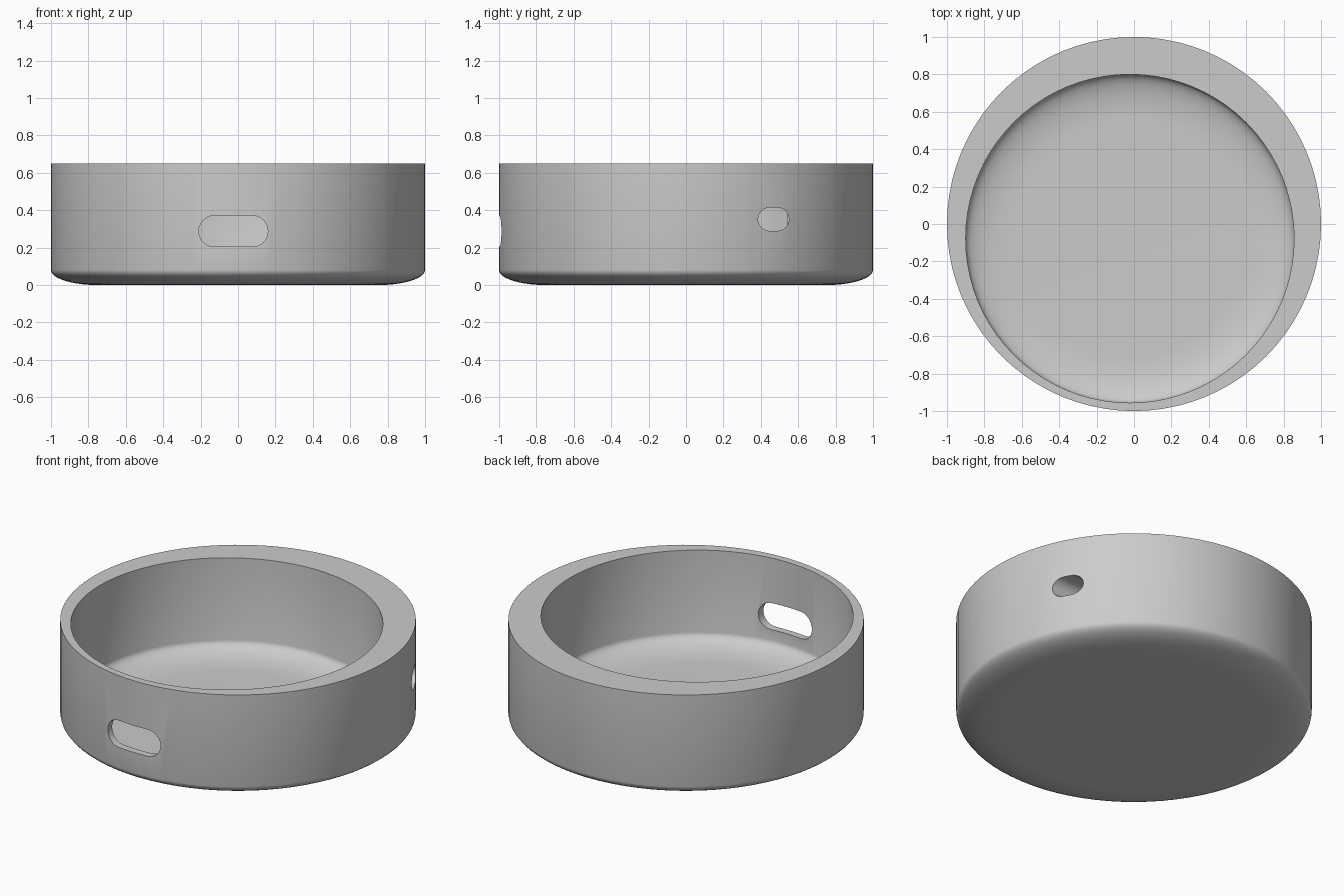
import bpy
import bmesh
from math import cos, sin, pi, radians

cube = bpy.data.objects.get("Cube")
if cube:
    bpy.data.objects.remove(cube, do_unlink=True)

SIDES = 80
HEIGHT = 0.65
CAVITY = (-0.022, -0.078)   # off-centre bowl axis


def flat_material(name, colour):
    mat = bpy.data.materials.new(name)
    mat.use_nodes = True
    mat.diffuse_color = colour
    mat.node_tree.nodes["Principled BSDF"].inputs["Base Color"].default_value = colour
    return mat


def fillet(radius, base, wide, tall, centre, steps=10):
    """Rings of a rounded bottom edge, from the flat floor up to the wall."""
    rings = []
    for i in range(steps + 1):
        a = i / steps * pi / 2
        rings.append((radius - wide + wide * sin(a), base + tall * (1 - cos(a)), centre))
    return rings


def mesh_object(name, bm):
    bmesh.ops.recalc_face_normals(bm, faces=bm.faces)
    mesh = bpy.data.meshes.new(name)
    bm.to_mesh(mesh)
    bm.free()
    obj = bpy.data.objects.new(name, mesh)
    bpy.context.collection.objects.link(obj)
    return obj


def loft(name, loops):
    """Skin a list of equal point loops and cap both ends."""
    bm = bmesh.new()
    rows = [[bm.verts.new(p) for p in loop] for loop in loops]
    n = len(rows[0])
    for low, high in zip(rows, rows[1:]):
        for i in range(n):
            j = (i + 1) % n
            bm.faces.new((low[i], low[j], high[j], high[i]))
    bm.faces.new(rows[0])
    bm.faces.new(rows[-1])
    return mesh_object(name, bm)


def ring(radius, z, centre):
    angles = [2 * pi * i / SIDES for i in range(SIDES)]
    return [(centre[0] + radius * cos(a), centre[1] + radius * sin(a), z) for a in angles]


def slot_outline(across, z, half_width, radius, steps=12):
    """Stadium outline as (across, z) pairs."""
    points = []
    for side in (1, -1):
        for i in range(steps + 1):
            a = side * pi / 2 - pi / 2 - pi / 2 + pi * i / steps + (pi / 2 if side > 0 else -pi / 2)
            a += 0 if side > 0 else pi
            a = -pi / 2 + pi * i / steps + (0 if side > 0 else pi)
            points.append((across + side * (half_width - radius) + radius * cos(a),
                           z + radius * sin(a)))
    return points


# Round cup: outer shell, rim, then down into the off-centre bowl
outer = fillet(1.0, 0.0, 0.25, 0.08, (0, 0)) + [(1.0, HEIGHT, (0, 0))]
inner = [(0.878, HEIGHT, CAVITY)] + fillet(0.878, 0.06, 0.25, 0.08, CAVITY)[::-1]
cup = loft("cup", [ring(*r) for r in outer + inner])
cup.data.materials.append(flat_material("mid grey", (0.6, 0.6, 0.6, 1)))

# Slots through the front wall and the left wall
front = slot_outline(-0.025, 0.288, 0.185, 0.083)
side = slot_outline(0.468, 0.352, 0.083, 0.0625)
cutters = [
    loft("front_slot_cutter", [[(u, y, z) for u, z in front] for y in (-1.2, -0.7)]),
    loft("side_slot_cutter", [[(x, u, z) for u, z in side] for x in (0.6, 1.2)]),
]
bpy.context.view_layer.objects.active = cup
for cutter in cutters:
    cutter.hide_render = True
    mod = cup.modifiers.new(cutter.name, 'BOOLEAN')
    mod.operation = 'DIFFERENCE'
    mod.solver = 'EXACT'
    mod.object = cutter
    bpy.ops.object.modifier_apply(modifier=mod.name)
    bpy.data.objects.remove(cutter, do_unlink=True)

# Smooth walls with crisp rim and slot edges
bpy.ops.object.select_all(action='DESELECT')
cup.select_set(True)
bpy.ops.object.shade_smooth_by_angle(angle=radians(35))
